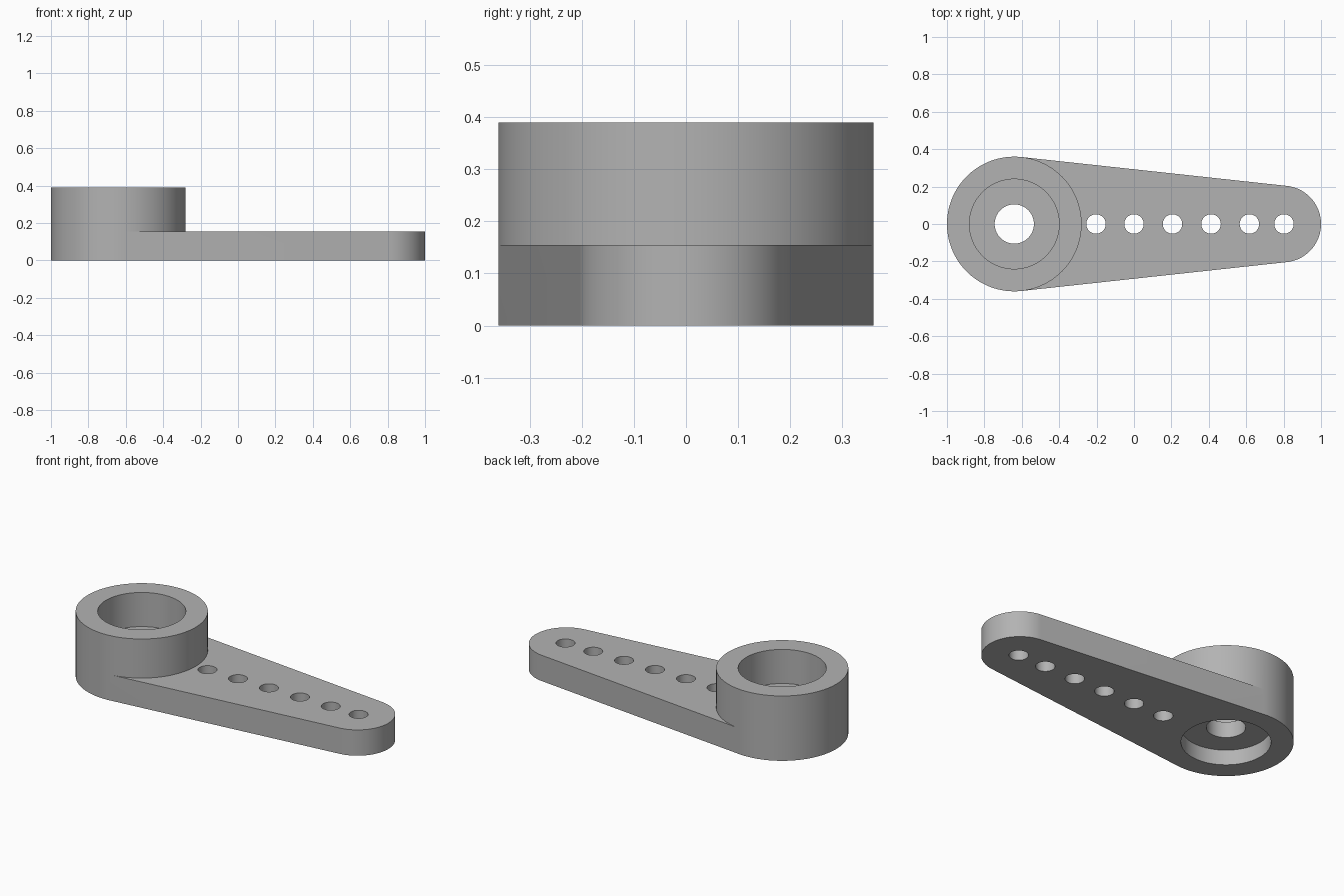
import bpy, bmesh
from math import acos, cos, pi, radians, sin

cube = bpy.data.objects.get("Cube")
if cube:
    bpy.data.objects.remove(cube, do_unlink=True)

HUB_X, HUB_R, HUB_H = -0.64, 0.36, 0.39
TIP_X, TIP_R, ARM_H = 0.795, 0.205, 0.155
BORE_R, SHAFT_R, HOLE_R = 0.24, 0.105, 0.052
WEB_BOTTOM, WEB_TOP = 0.09, 0.185
HOLES = (-0.203, 0, 0.206, 0.412, 0.617, 0.802)

grey = bpy.data.materials.new("plain grey")
grey.use_nodes = True
grey.diffuse_color = (0.45, 0.45, 0.45, 1)
grey.node_tree.nodes["Principled BSDF"].inputs["Base Color"].default_value = grey.diffuse_color


def arc(cx, r, start, end, steps):
    angles = [start + (end - start) * i / steps for i in range(steps + 1)]
    return [(cx + r * cos(a), r * sin(a)) for a in angles]


def prism(name, outline, z0, z1):
    bm = bmesh.new()
    base = bm.faces.new([bm.verts.new((x, y, z0)) for x, y in outline])
    top = bmesh.ops.extrude_face_region(bm, geom=[base])["geom"]
    verts = [g for g in top if isinstance(g, bmesh.types.BMVert)]
    bmesh.ops.translate(bm, verts=verts, vec=(0, 0, z1 - z0))
    bmesh.ops.recalc_face_normals(bm, faces=bm.faces)
    mesh = bpy.data.meshes.new(name)
    bm.to_mesh(mesh)
    bm.free()
    mesh.materials.append(grey)
    obj = bpy.data.objects.new(name, mesh)
    bpy.context.collection.objects.link(obj)
    return obj


def combine(target, other, operation):
    mod = target.modifiers.new(operation, "BOOLEAN")
    mod.operation, mod.solver, mod.object = operation, "EXACT", other
    bpy.context.view_layer.objects.active = target
    bpy.ops.object.modifier_apply(modifier=mod.name)
    bpy.data.objects.remove(other, do_unlink=True)


def drill(target, x, r, z0, z1, sides):
    cutter = prism("cutter", arc(x, r, 0, 2 * pi, sides)[:-1], z0, z1)
    cutter.hide_render = True
    combine(target, cutter, "DIFFERENCE")


# Tapered arm whose sides are tangent to the hub and the rounded tip
tangent = acos((HUB_R - TIP_R) / (TIP_X - HUB_X))
hub_back = arc(HUB_X, HUB_R, tangent, 2 * pi - tangent, 72)
tip = arc(TIP_X, TIP_R, -tangent, tangent, 48)
horn = prism("lever_arm", hub_back + tip, 0, ARM_H)

# Round hub, sharing its back wall with the arm
hub_front = arc(HUB_X, HUB_R, -tangent, tangent, 60)[1:-1]
combine(horn, prism("hub", hub_back + hub_front, 0, HUB_H), "UNION")

# Recesses above and below the web, and the shaft hole through it
drill(horn, HUB_X, BORE_R, WEB_TOP, HUB_H + 0.1, 96)
drill(horn, HUB_X, BORE_R, -0.1, WEB_BOTTOM, 96)
drill(horn, HUB_X, SHAFT_R, -0.2, HUB_H + 0.2, 64)

# Row of linkage holes
for x in HOLES:
    drill(horn, x, HOLE_R, -0.1, ARM_H + 0.1, 40)

# Smooth round walls, sharp rims
bpy.ops.object.select_all(action="DESELECT")
horn.select_set(True)
bpy.context.view_layer.objects.active = horn
bpy.ops.object.shade_smooth_by_angle(angle=radians(30))
